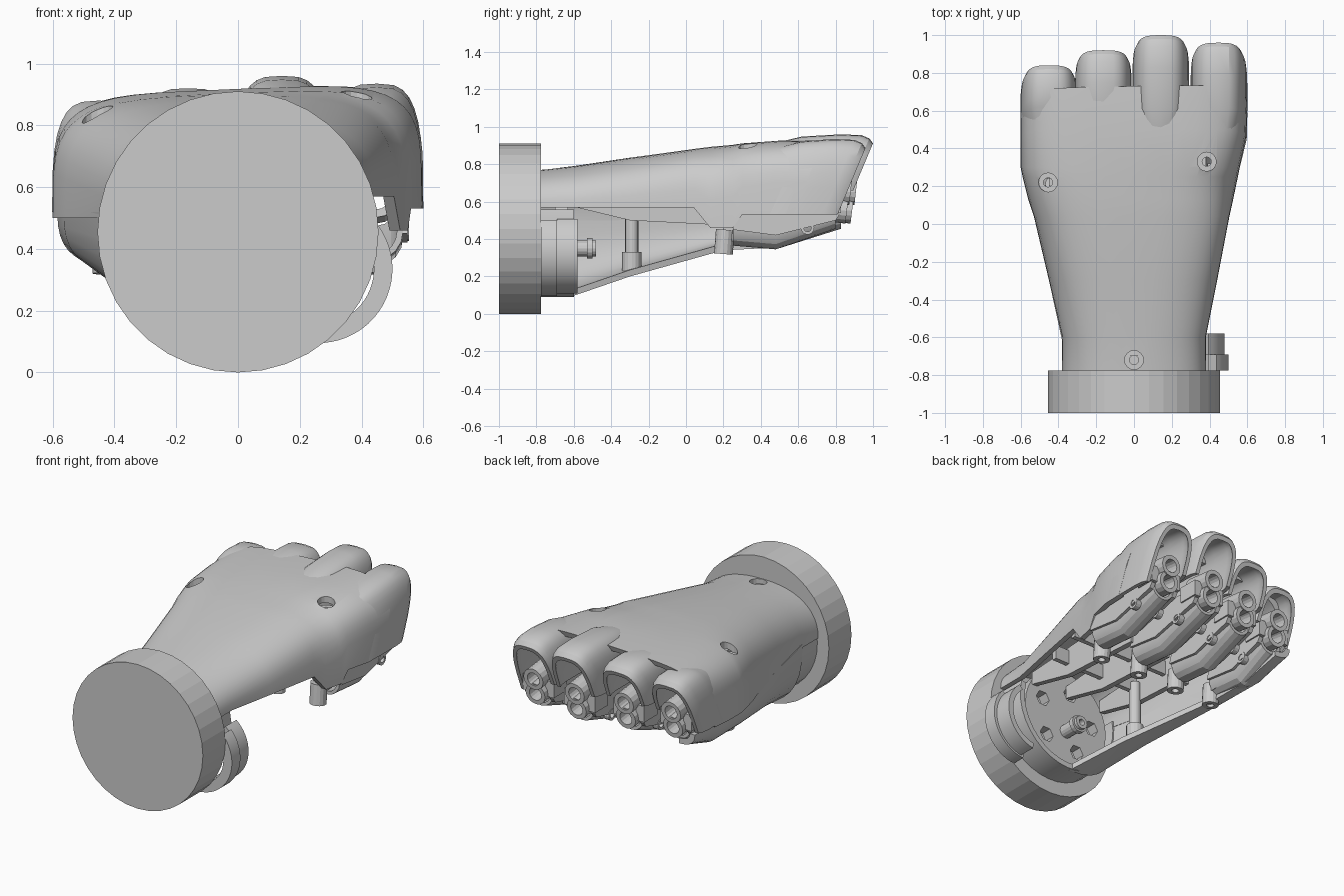
import bpy, bmesh
from math import sin, cos, pi, radians
from mathutils import Vector

if "Cube" in bpy.data.objects:
    bpy.data.objects.remove(bpy.data.objects["Cube"])


def mesh(name, rings, loop=False, smooth=False):
    """Skin closed rings of points; cap the ends unless the rings form a loop."""
    bm = bmesh.new()
    vs = [[bm.verts.new(p) for p in r] for r in rings]
    n = len(rings[0])
    for i in range(len(vs) if loop else len(vs) - 1):
        a, b = vs[i], vs[(i + 1) % len(vs)]
        for j in range(n):
            k = (j + 1) % n
            bm.faces.new((a[j], a[k], b[k], b[j]))
    if not loop:
        h = n // 2
        for r in (vs[0], vs[-1]):
            if smooth:      # thin shell: cap as a strip
                for j in range(h - 1):
                    bm.faces.new((r[j], r[j + 1], r[n - 2 - j], r[n - 1 - j]))
            else:
                bm.faces.new(r)
    bmesh.ops.recalc_face_normals(bm, faces=bm.faces)
    me = bpy.data.meshes.new(name)
    bm.to_mesh(me)
    bm.free()
    ob = bpy.data.objects.new(name, me)
    bpy.context.collection.objects.link(ob)
    if smooth:
        bpy.ops.object.select_all(action='DESELECT')
        ob.select_set(True)
        bpy.context.view_layer.objects.active = ob
        bpy.ops.object.shade_smooth_by_angle(angle=radians(22))
    return ob


def circle(p, axis, r, seg):
    q = Vector(axis).to_track_quat('Z', 'Y')
    return [Vector(p) + q @ Vector((r * cos(2 * pi * i / seg), r * sin(2 * pi * i / seg), 0)) for i in range(seg)]


def rod(name, a, b, r, seg=16):
    ax = Vector(b) - Vector(a)
    return mesh(name, [circle(a, ax, r, seg), circle(b, ax, r, seg)])


def tube(name, a, b, ro, ri, seg=16):
    ax = Vector(b) - Vector(a)
    return mesh(name, [circle(a, ax, ro, seg), circle(b, ax, ro, seg),
                       circle(b, ax, ri, seg), circle(a, ax, ri, seg)], loop=True)


def prism(name, x0, x1, prof):
    return mesh(name, [[(x, y, z) for y, z in prof] for x in (x0, x1)])


def box(name, x0, x1, y0, y1, z0, z1):
    return prism(name, x0, x1, [(y0, z0), (y1, z0), (y1, z1), (y0, z1)])


def sector(name, cx, cz, y0, y1, ro, ri, a0, a1, seg=20):
    """Curved wall about the y axis between two angles."""
    rings = []
    for y in (y0, y1):
        o, n = ([(cx + r * cos(a0 + (a1 - a0) * i / seg), y, cz + r * sin(a0 + (a1 - a0) * i / seg))
                 for i in range(seg + 1)] for r in (ro, ri))
        rings.append(o + n[::-1])
    return mesh(name, rings, smooth=True)


def cut(ob, cutters):
    for c in cutters:
        m = ob.modifiers.new("hole", 'BOOLEAN')
        m.operation, m.object, m.solver = 'DIFFERENCE', c, 'EXACT'
        c.hide_render = True
        c.hide_set(True)


def spow(v, e):
    return (1 if v >= 0 else -1) * abs(v) ** e


def arch(y, xl, xr, zt, zbl, zbr, n, tilt=0.0, shear=0.0, th=0.035, seg=24):
    """Closed ring of an arch shell: outer curve, then inner curve back."""
    ring = []
    for inset in (0, th):
        cx, hw = (xl + xr) / 2, (xr - xl) / 2 - inset
        pts = []
        for i in range(seg + 1):
            t = pi * i / seg
            zb = zbr if t <= pi / 2 else zbl
            x = cx + hw * spow(cos(t), 2 / n)
            z = zb + (zt - inset - zb) * abs(sin(t)) ** (2 / n)
            z += tilt * x * (z - zb) / (zt - zb)
            pts.append((x, y - shear * (zt - z), z))
        ring += pts if inset == 0 else pts[::-1]
    return ring


# back-of-hand shell
shell = mesh("hand_back_shell", [arch(*s) for s in [
    (-0.775, -.38, .38, .77, .50, .57, 2.3, 0),
    (-0.60, -.38, .38, .79, .50, .57, 2.4, 0),
    (-0.30, -.45, .44, .835, .50, .57, 2.8, .01),
    (0.04, -.53, .505, .88, .50, .57, 3.4, .02),
    (0.13, -.56, .525, .89, .50, .46, 3.7, .03),
    (0.25, -.59, .55, .90, .50, .46, 4.0, .03),
    (0.30, -.60, .56, .905, .50, .53, 4.2, .04),
    (0.50, -.60, .595, .918, .50, .53, 4.6, .04, .15),
    (0.73, -.60, .60, .918, .51, .53, 4.8, .04, .40)]], smooth=True)

# countersunk screws in the shell
for i, (x, y, z) in enumerate([(-.455, .22, .81), (.385, .33, .875), (0, -.72, .76)]):
    cut(shell, [rod(f"screw_cutter_{i}", (x, y, z - .15), (x, y, z + .2), .05)])
    tube(f"screw_cup_{i}", (x, y, z - .06), (x, y, z - .02), .056, .024)

# lower shell wall on the little-finger side, curling under the palm
lower = []
for y, xl, xe, zb in [(-.62, -.38, -.02, .09), (-.3, -.45, -.17, .20), (.2, -.565, -.42, .34),
                      (.5, -.585, -.44, .355), (.74, -.58, -.47, .44)]:
    ring = []
    for d in (0, .035):
        pts = [(xe + (xl + d - xe) * cos(pi / 2 * i / 8) ** .8, y,
                .52 + (zb + d - .52) * sin(pi / 2 * i / 8) ** .8) for i in range(9)]
        ring += pts if d == 0 else pts[::-1]
    lower.append(ring)
mesh("lower_side_shell", lower, smooth=True)

# wrist disc, collar and bolt plate
rod("wrist_disc", (0, -1, .455), (0, -.775, .455), .455, 36)
sector("wrist_collar", 0, .465, -.775, -.6, .375, .34, pi - .2, 2 * pi + .25)
plate = rod("bolt_plate", (0, -.70, .44), (0, -.63, .44), .31, 32)
cut(plate, [rod(f"bolt_cutter_{i}", (.2 * cos(a), -.8, .42 + .2 * sin(a)),
                (.2 * cos(a), -.5, .42 + .2 * sin(a)), .05, 6)
            for i, a in enumerate([.5 + 2 * pi * k / 5 for k in range(5)])])
tube("plate_pin", (0, -.64, .35), (0, -.48, .35), .042, .02)
tube("plate_pin_flange", (0, -.53, .35), (0, -.50, .35), .055, .03)

# thumb mount beside the wrist
sector("thumb_mount_flange", .26, .335, -.775, -.69, .24, .18, -1.5, .75)
sector("thumb_mount_wall", .255, .33, -.69, -.58, .225, .19, -1.4, .9)

# inner frame
for i, x in enumerate((-.28, -.02, .24)):
    prism(f"frame_rail_{i}", x - .018, x + .018,
          [(-.63, .58), (-.3, .50), (.28, .47), (.28, .72), (-.63, .66)])
for i, (y, w) in enumerate([(-.32, .36), (-.05, .44), (.24, .5)]):
    box(f"frame_crossbar_{i}", -w, w, y, y + .03, .57, .66)
rod("palm_post", (-.25, -.29, .3), (-.25, -.29, .62), .035)
tube("palm_post_boss", (-.25, -.29, .23), (-.25, -.29, .33), .052, .025)

# knuckle hoods and finger brackets
fingers = [("little", -.452, .84, .88, .52, .62), ("ring", -.162, .92, .92, .66, .66),
           ("middle", .142, 1.0, .96, .66, .66), ("index", .45, .96, .935, .64, .53)]
for f, c, tip, zt, zl, zr in fingers:
    mesh(f"{f}_knuckle_hood", [arch(y, c - w, c + w, z, zl, zr, n, 0, .42, .025, 16) for y, w, z, n in [
        (.50, .12, zt - .04, 3), (.62, .147, zt - .012, 3.2), (tip - .17, .15, zt, 3.2),
        (tip - .06, .15, zt - .005, 3.2), (tip - .02, .145, zt - .022, 3.2),
        (tip, .132, zt - .048, 3.2)]], smooth=True)
    d = (tip - .96) * .7
    e = .80 + d
    # rounded scoop floor under the bracket
    scoop = []
    for y, z in [(.25, .37), (.48, .35), (e, .46)]:
        arc = [(c + r * cos(a), y, z + .09 + (r + .01) * sin(a)) for r, s in ((.085, 1), (.065, -1))
               for a in [pi + pi * k / 8 for k in range(9)][::s]]
        scoop.append(arc)
    mesh(f"{f}_channel_scoop", scoop, smooth=True)
    for s in (-1, 1):
        x = c + s * .085
        prism(f"{f}_channel_cheek", x - .014, x + .014, [
            (.25, .45), (.48, .42), (e, .50), (e + .02, .53), (e - .04, .60), (.3, .62)])
        tube(f"{f}_pivot_ring", (x - .018, .65 + d, .46), (x + .018, .65 + d, .46), .036, .02, 14)
        box(f"{f}_knuckle_ear", c + s * .08 - .028, c + s * .08 + .028, e - .1, e + .03, .54, .64)
    # stacked sockets facing forward
    for k, z in enumerate((.55, .65)):
        tube(f"{f}_socket_{k}", (c, e - .1, z + .02), (c, e + .06 + .02 * k, z), .068, .042, 16)
    # screw boss at the palm end
    b = c * .93
    tube(f"{f}_palm_boss", (b, .20, .32), (b, .21, .45), .05, .022)
    box(f"{f}_boss_arm", b - .03, b + .03, .2, .32, .39, .46)
